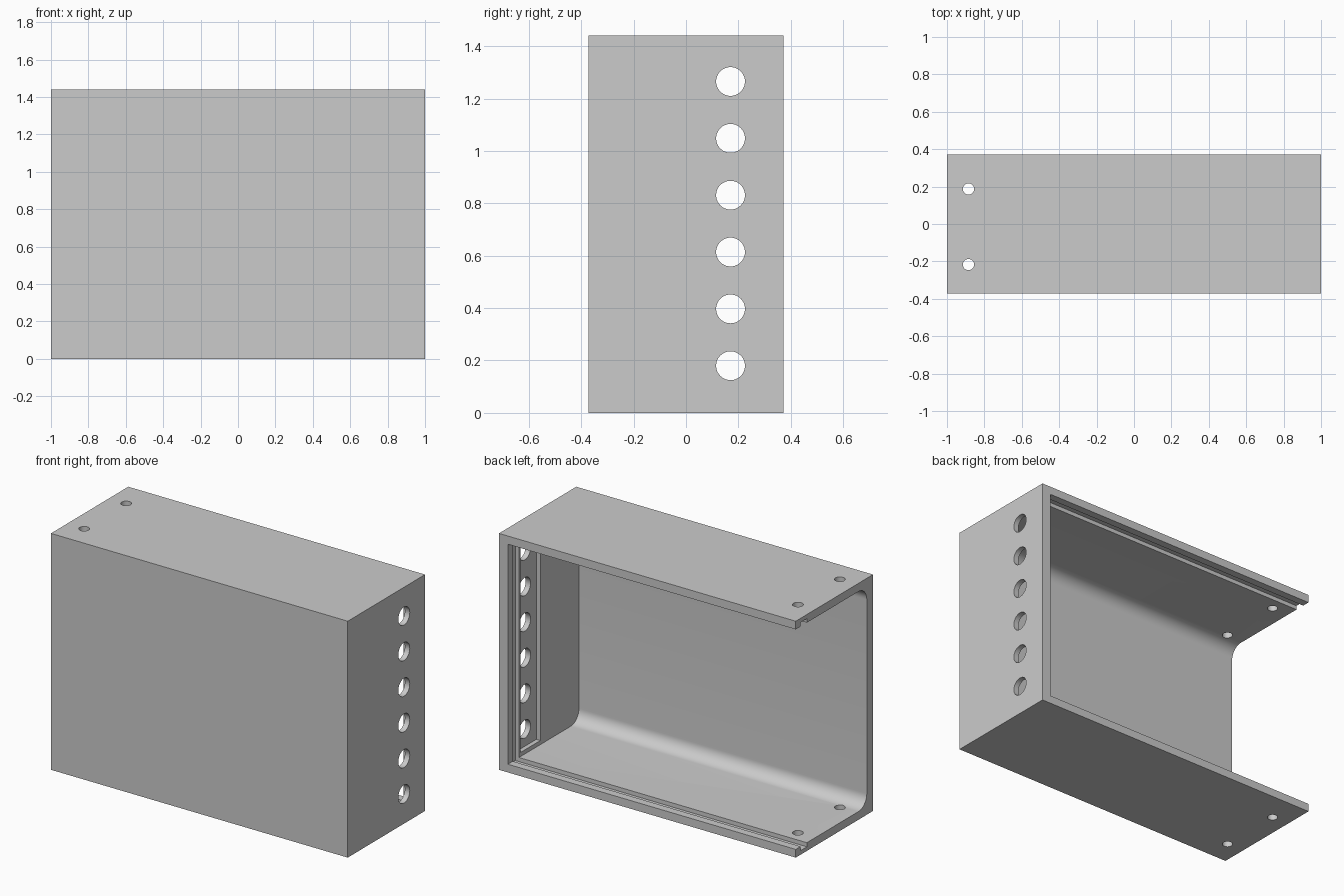
import bpy, bmesh, math

cube = bpy.data.objects.get("Cube")
if cube:
    bpy.data.objects.remove(cube, do_unlink=True)

H, D, WALL = 1.44, 0.372, 0.05      # height, half depth, shell thickness

grey = bpy.data.materials.new("light_grey")
grey.use_nodes = True
colour = (0.6, 0.6, 0.6, 1)
grey.diffuse_color = colour
grey.node_tree.nodes["Principled BSDF"].inputs["Base Color"].default_value = colour


def add_object(name, bm):
    bmesh.ops.recalc_face_normals(bm, faces=bm.faces)
    mesh = bpy.data.meshes.new(name)
    bm.to_mesh(mesh)
    bm.free()
    obj = bpy.data.objects.new(name, mesh)
    bpy.context.collection.objects.link(obj)
    mesh.materials.append(grey)
    return obj


def prism(name, profile, x0, x1):
    """Extrude a (y, z) profile along x."""
    bm = bmesh.new()
    face = bm.faces.new([bm.verts.new((x0, y, z)) for y, z in profile])
    ext = bmesh.ops.extrude_face_region(bm, geom=[face])["geom"]
    bmesh.ops.translate(bm, vec=(x1 - x0, 0, 0),
                        verts=[g for g in ext if isinstance(g, bmesh.types.BMVert)])
    return add_object(name, bm)


def box(name, x, y, z):
    return prism(name, [(y[0], z[0]), (y[1], z[0]), (y[1], z[1]), (y[0], z[1])], *x)


def cylinder(name, loc, radius, depth, axis):
    bpy.ops.mesh.primitive_cylinder_add(
        vertices=48, radius=radius, depth=depth, location=loc,
        rotation=(0, math.pi / 2, 0) if axis == "x" else (0, 0, 0))
    obj = bpy.context.object
    obj.name = name
    obj.data.materials.append(grey)
    return obj


def cut(target, cutter):
    bpy.context.view_layer.objects.active = target
    mod = target.modifiers.new("cut", "BOOLEAN")
    mod.operation = "DIFFERENCE"
    mod.solver = "EXACT"
    mod.object = cutter
    bpy.ops.object.modifier_apply(modifier=mod.name)
    bpy.data.objects.remove(cutter, do_unlink=True)


housing = box("housing", (-1, 1), (-D, D), (0, H))

# Cavity open at the back and one end, rounded along the front wall
R, y_in = 0.08, -D + 0.06
profile = [(D + 0.1, WALL)]
for cz, start in ((WALL + R, 270), (H - WALL - R, 180)):
    for i in range(13):
        a = math.radians(start - 90 * i / 12)
        profile.append((y_in + R + R * math.cos(a), cz + R * math.sin(a)))
profile.append((D + 0.1, H - WALL))
cut(housing, prism("cavity", profile, -1.1, 0.94))

# Groove for a sliding back panel
cut(housing, box("panel_groove", (-1.1, 0.965), (0.265, 0.325), (0.025, H - 0.025)))

# Thinned strip behind the row of end holes
cut(housing, box("hole_recess", (0.9, 0.967), (0.06, 0.25), (0.075, H - 0.075)))

# Row of holes in the end wall
for i in range(6):
    cut(housing, cylinder("end_hole", (1, 0.17, 0.18 + 0.217 * i), 0.055, 0.3, "x"))

# Screw holes through top and bottom
for y in (0.187, -0.217):
    cut(housing, cylinder("screw_hole", (-0.885, y, H / 2), 0.03, H + 0.4, "z"))

bpy.ops.object.select_all(action="DESELECT")
housing.select_set(True)
bpy.context.view_layer.objects.active = housing
bpy.ops.object.shade_smooth_by_angle(angle=math.radians(30))
